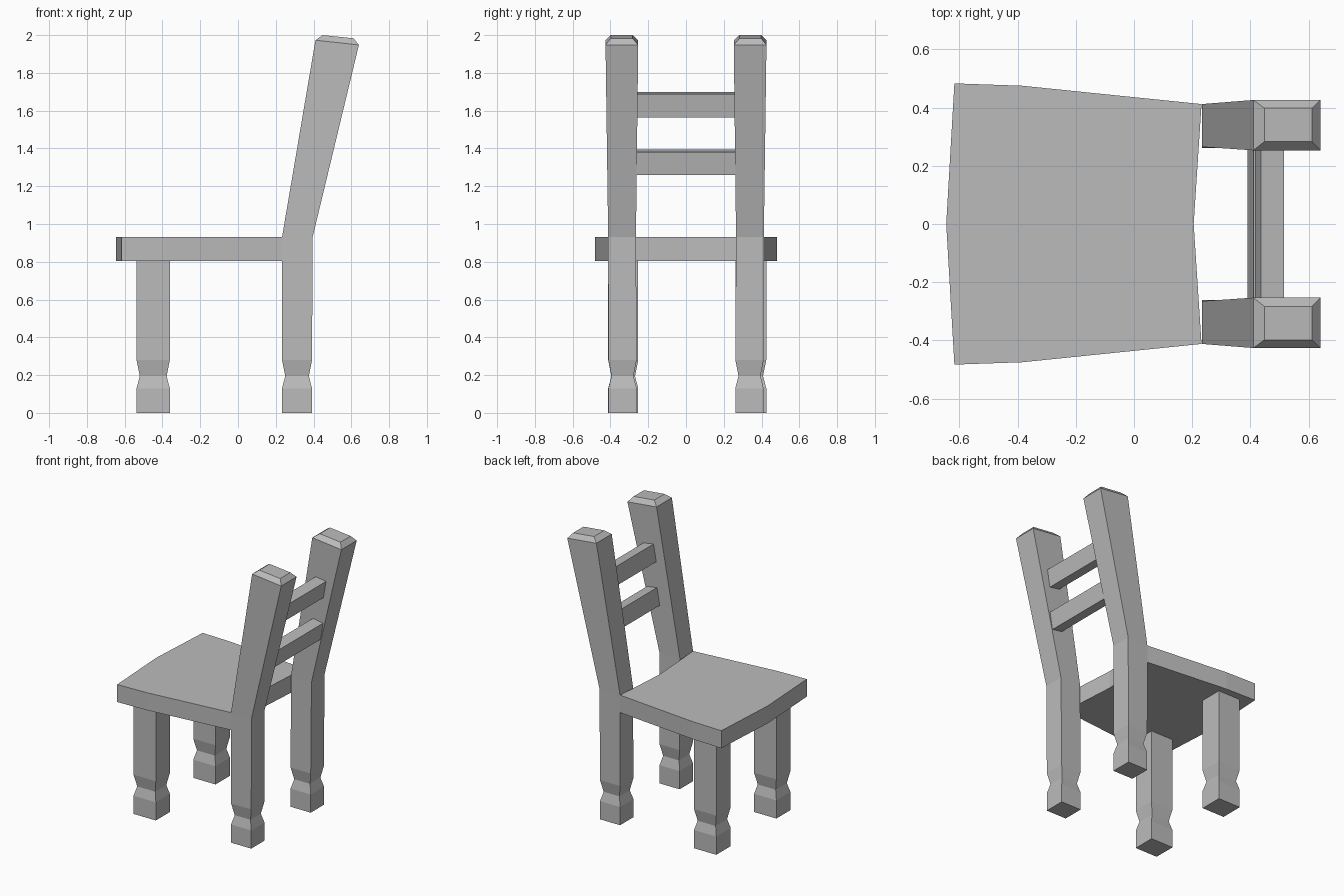
import bpy
import bmesh

if "Cube" in bpy.data.objects:
    bpy.data.objects.remove(bpy.data.objects["Cube"], do_unlink=True)

grey = bpy.data.materials.new("plain_grey")
grey.use_nodes = True
colour = (0.5, 0.5, 0.5, 1)
grey.diffuse_color = colour
grey.node_tree.nodes["Principled BSDF"].inputs["Base Color"].default_value = colour


def loft(name, rings):
    """Join matching point rings into a closed, flat-shaded solid."""
    bm = bmesh.new()
    loops = [[bm.verts.new(p) for p in ring] for ring in rings]
    for low, high in zip(loops, loops[1:]):
        for i in range(len(low)):
            j = (i + 1) % len(low)
            bm.faces.new((low[i], low[j], high[j], high[i]))
    bm.faces.new(loops[0])
    bm.faces.new(loops[-1])
    bmesh.ops.recalc_face_normals(bm, faces=bm.faces)
    mesh = bpy.data.meshes.new(name)
    bm.to_mesh(mesh)
    bm.free()
    mesh.materials.append(grey)
    obj = bpy.data.objects.new(name, mesh)
    bpy.context.collection.objects.link(obj)
    return obj


def section(x0, z0, x1, z1, y0, y1):
    """Rectangle across a post; its two x ends may differ in height."""
    return [(x0, y0, z0), (x1, y0, z1), (x1, y1, z1), (x0, y1, z0)]


def foot(x0, x1, y0, y1):
    """Block foot with a pinched neck above it."""
    rings = []
    for z, pinch in ((0, 0), (0.13, 0), (0.195, 0.017), (0.28, 0)):
        rings.append(section(x0 + pinch, z, x1 - pinch, z, y0 + pinch, y1 - pinch))
    return rings


# Seat: a slab with bowed front and hollow back edge
half = [(-0.645, 0), (-0.617, 0.483), (-0.385, 0.475), (0.232, 0.412), (0.205, 0)]
outline = half + [(x, -y) for x, y in reversed(half[1:-1])]
loft("seat", [[(x, y, z) for x, y in outline] for z in (0.805, 0.93)])

# Front legs
for side, y0, y1 in (("right", -0.412, -0.253), ("left", 0.262, 0.425)):
    rings = foot(-0.537, -0.361, y0, y1)
    rings.append(section(-0.537, 0.81, -0.361, 0.81, y0, y1))
    loft("front_leg_" + side, rings)

# Rear legs rising into leaning, widening posts with bevelled tops
for side, s in (("right", -1), ("left", 1)):
    rings = foot(0.233, 0.392, s * 0.336 - 0.075, s * 0.336 + 0.075)
    rings += [
        section(0.233, 0.93, 0.395, 0.93, s * 0.265, s * 0.412),
        section(0.41, 1.973, 0.64, 1.948, s * 0.253, s * 0.426),
        section(0.448, 2.0, 0.612, 1.983, s * 0.283, s * 0.398),
    ]
    if s < 0:
        rings[:4] = [[r[3], r[2], r[1], r[0]] for r in rings[:4]]
        rings[:4] = [[r[0], r[1], r[2], r[3]] for r in rings[:4]]
    # Order every ring from inner to outer side
    rings = [sorted(r, key=lambda p: abs(p[1])) for r in rings]
    rings = [sorted(r[:2]) + sorted(r[2:], reverse=True) for r in rings]
    loft("rear_post_" + side, rings)

# Tilted cross rails between the posts
for name, x, z in (("lower_rail", 0.39, 1.272), ("upper_rail", 0.415, 1.578)):
    lower = section(x, z, x + 0.08, z - 0.013, -0.3, 0.3)
    upper = section(x + 0.021, z + 0.122, x + 0.101, z + 0.109, -0.3, 0.3)
    loft(name, [lower, upper])
